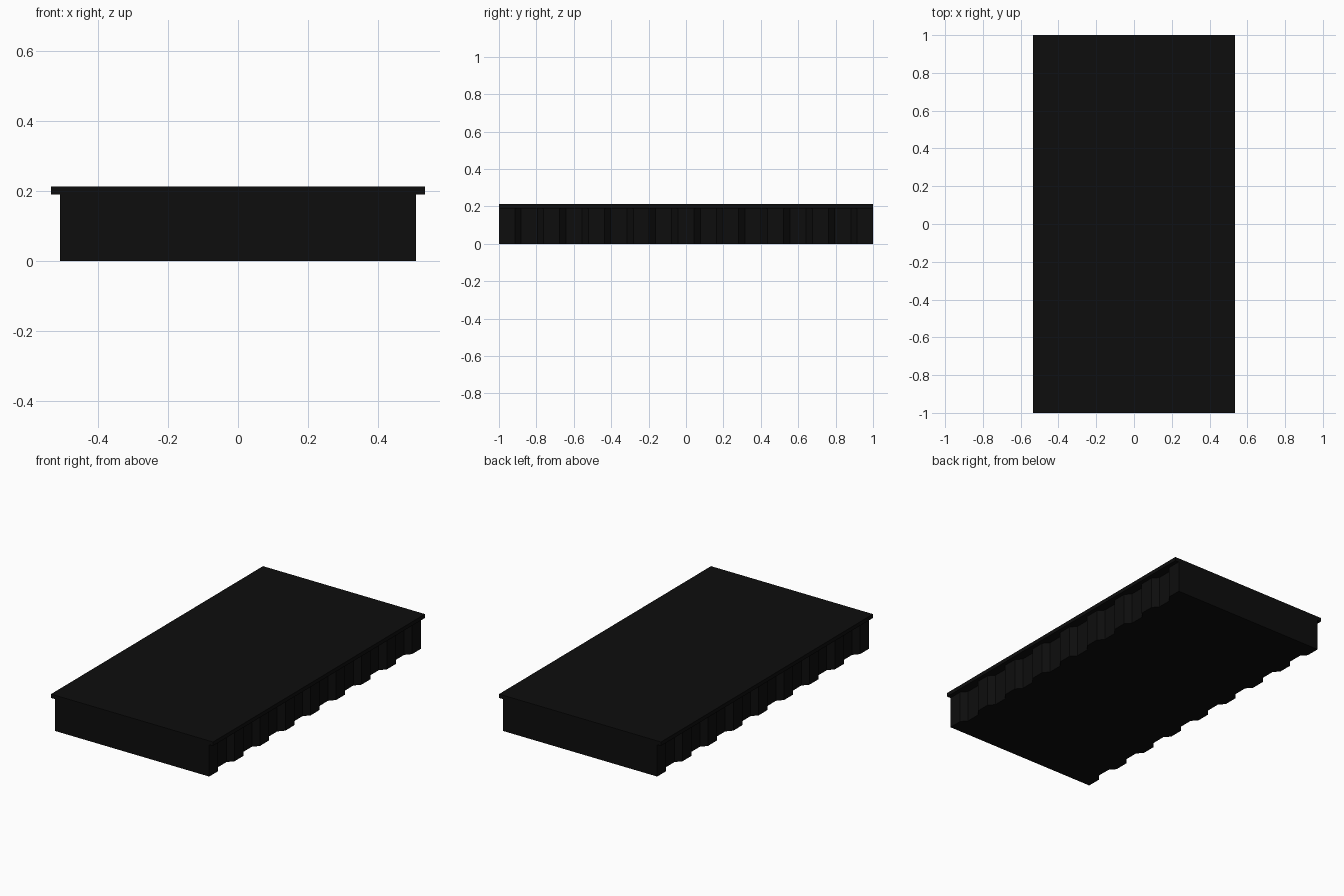
import bpy
import bmesh

cube = bpy.data.objects.get("Cube")
if cube:
    bpy.data.objects.remove(cube, do_unlink=True)

black = bpy.data.materials.new("matte black")
black.use_nodes = True
black.diffuse_color = (0.004, 0.004, 0.004, 1)
black.node_tree.nodes["Principled BSDF"].inputs["Base Color"].default_value = (0.004, 0.004, 0.004, 1)


def extrude_outline(name, outline, bottom, top):
    """Solid prism from a closed plan outline."""
    bm = bmesh.new()
    base = bm.faces.new([bm.verts.new((x, y, bottom)) for x, y in outline])
    grown = bmesh.ops.extrude_face_region(bm, geom=[base], use_keep_orig=True)
    for v in grown["geom"]:
        if isinstance(v, bmesh.types.BMVert):
            v.co.z = top
    bmesh.ops.recalc_face_normals(bm, faces=bm.faces)
    mesh = bpy.data.meshes.new(name)
    bm.to_mesh(mesh)
    bm.free()
    mesh.materials.append(black)
    obj = bpy.data.objects.new(name, mesh)
    bpy.context.collection.objects.link(obj)
    return obj


# Corrugated body: nine ribs per long side, with sloped flanks
HALF_WIDTH, DEPTH, RAMP, RIB, RIBS = 0.51, 0.03, 0.034, 0.085, 9
pitch = (2 - RIB) / (RIBS - 1)
side = []
for i in range(RIBS):
    start = -1 + i * pitch
    end = start + RIB
    side += [(HALF_WIDTH, start), (HALF_WIDTH, end)]
    if i < RIBS - 1:
        side += [(HALF_WIDTH - DEPTH, end + RAMP),
                 (HALF_WIDTH - DEPTH, start + pitch - RAMP)]
body = side + [(-x, y) for x, y in reversed(side)]
extrude_outline("corrugated_body", body, 0, 0.19)

# Flat top plate overhanging the long sides
plate = [(-0.535, -1), (0.535, -1), (0.535, 1), (-0.535, 1)]
extrude_outline("top_plate", plate, 0.19, 0.213)
